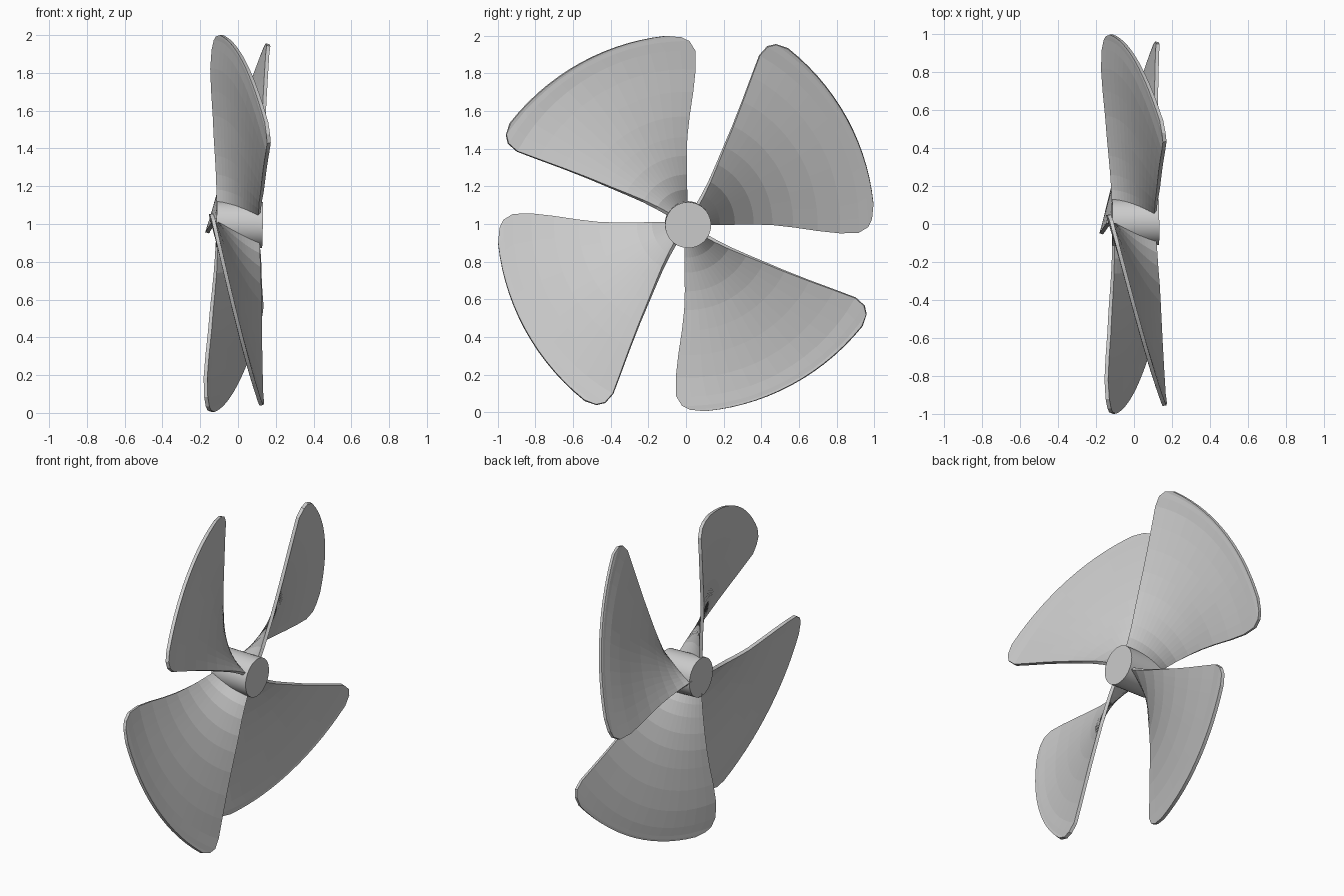
import bpy, bmesh
from math import radians, sin, cos, pi
from mathutils import Matrix

if "Cube" in bpy.data.objects:
    bpy.data.objects.remove(bpy.data.objects["Cube"])

# slight tilt of the whole propeller about its centre
TILT = (Matrix.Translation((0, 0, 1)) @ Matrix.Rotation(0.01, 4, 'Z')
        @ Matrix.Rotation(0.022, 4, 'Y'))

# blade sections root to tip: radius, angle, x of leading edge, then of trailing edge
SECTIONS = [
    (.10, 90, -.11, .10, 150, .11),
    (.18, 90, -.112, .18, 150.5, .113),
    (.26, 90, -.115, .26, 151.5, .115),
    (.36, 90, -.122, .36, 153, .12),
    (.46, 89.5, -.13, .46, 154, .123),
    (.57, 88.3, -.137, .58, 154.7, .126),
    (.70, 87, -.148, .72, 155.5, .13),
    (.82, 86.5, -.155, .86, 156.2, .135),
    (.92, 87, -.15, .98, 156.6, .14),
    (.97, 89, -.14, 1.04, 155.5, .145),
    (.99, 91.5, -.13, 1.07, 153.5, .14),
    (1.003, 96, -.11, 1.08, 150, .13),
]
N = 14


def link(name, bm):
    bmesh.ops.recalc_face_normals(bm, faces=bm.faces)
    me = bpy.data.meshes.new(name)
    bm.to_mesh(me)
    bm.free()
    ob = bpy.data.objects.new(name, me)
    bpy.context.collection.objects.link(ob)
    return ob


def blade(i):
    bm = bmesh.new()
    rows = []
    for r1, a1, x1, r2, a2, x2 in SECTIONS:
        row = []
        for k in range(N + 1):
            t = k / N
            r = r1 + (r2 - r1) * t * t
            a = radians(a1 + (a2 - a1) * t)
            x = x1 + (x2 - x1) * t
            row.append(bm.verts.new((x, r * cos(a), r * sin(a))))
        rows.append(row)
    for p, q in zip(rows, rows[1:]):
        for k in range(N):
            bm.faces.new((p[k], p[k + 1], q[k + 1], q[k]))
    bm.transform(TILT @ Matrix.Rotation(i * pi / 2, 4, 'X'))
    ob = link(f"blade_{i + 1}", bm)
    mod = ob.modifiers.new("thickness", 'SOLIDIFY')
    mod.thickness = 0.02
    mod.offset = 0
    return ob


# four swept, twisted blades
for i in range(4):
    blade(i)

# hub cylinder along x
bm = bmesh.new()
bmesh.ops.create_cone(bm, cap_ends=True, segments=40, radius1=.122, radius2=.122, depth=.245)
bm.transform(TILT @ Matrix.Translation((.008, .01, -.003)) @ Matrix.Rotation(pi / 2, 4, 'Y'))
hub = link("hub", bm)
bpy.context.view_layer.objects.active = hub
hub.select_set(True)
bpy.ops.object.shade_smooth_by_angle()
